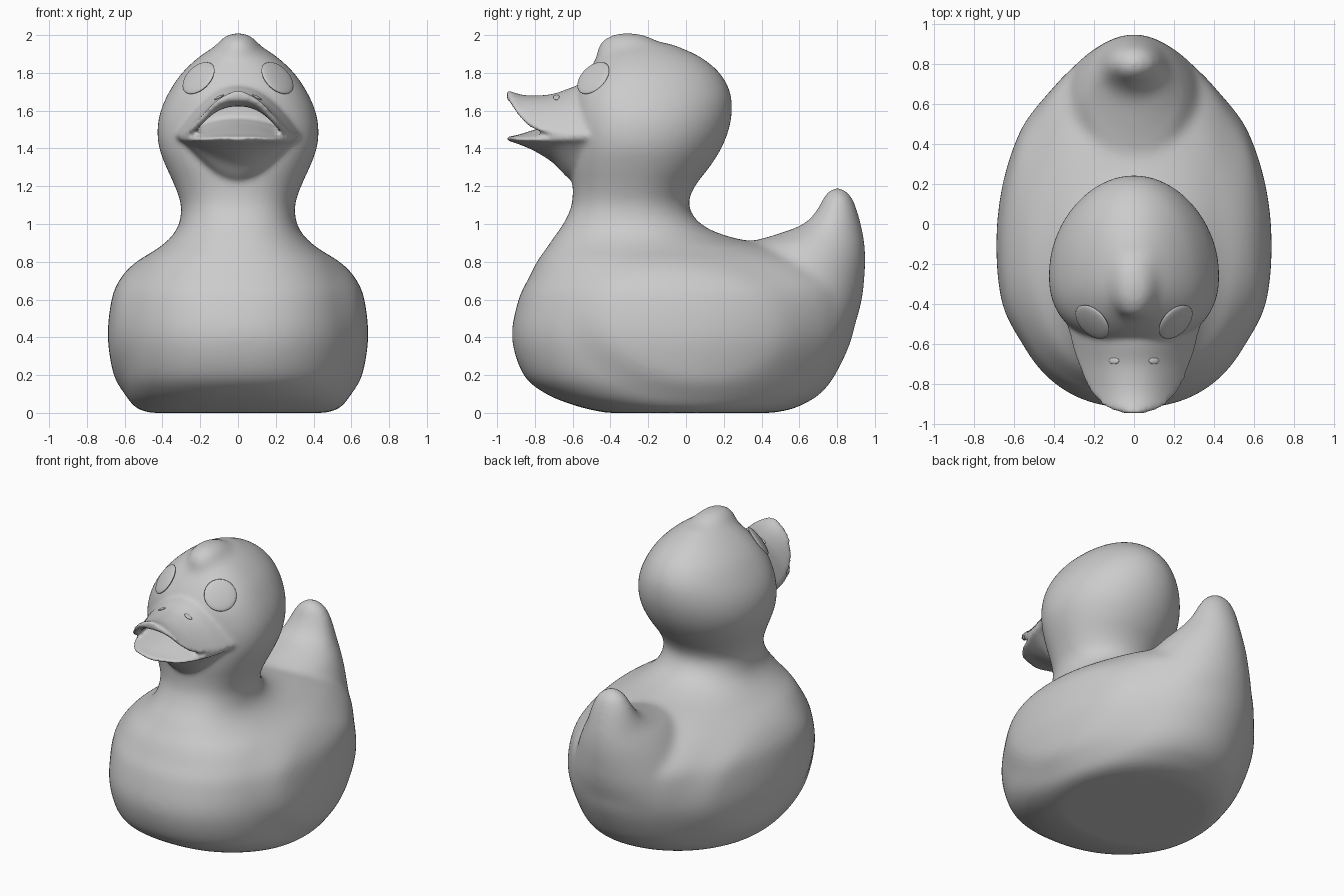
import bpy, bmesh, math
from mathutils import Vector
from mathutils.bvhtree import BVHTree

if "Cube" in bpy.data.objects:
    bpy.data.objects.remove(bpy.data.objects["Cube"])


def loft(name, rings):
    """Closed, capped skin through rings with equal point counts."""
    bm = bmesh.new()
    vs = [[bm.verts.new(p) for p in r] for r in rings]
    n = len(vs[0])
    for a, b in zip(vs, vs[1:]):
        for i in range(n):
            j = (i + 1) % n
            bm.faces.new((a[i], a[j], b[j], b[i]))
    bm.faces.new(vs[0])
    bm.faces.new(vs[-1])
    bmesh.ops.recalc_face_normals(bm, faces=bm.faces)
    me = bpy.data.meshes.new(name)
    bm.to_mesh(me)
    bm.free()
    ob = bpy.data.objects.new(name, me)
    bpy.context.collection.objects.link(ob)
    return ob


def spline(rows, steps=6):
    """Catmull-Rom interpolation of parameter rows."""
    out = []
    for i in range(len(rows) - 1):
        p0, p1, p2 = rows[max(i - 1, 0)], rows[i], rows[i + 1]
        p3 = rows[min(i + 2, len(rows) - 1)]
        for s in range(steps):
            t = s / steps
            out.append([0.5 * (2 * b + (c - a) * t + (2 * a - 5 * b + 4 * c - d) * t * t
                               + (3 * b - a - 3 * c + d) * t ** 3)
                        for a, b, c, d in zip(p0, p1, p2, p3)])
    return out + [list(rows[-1])]


def wing_push(y, z):
    """Raised wing area on the flank, drooping towards the tail."""
    zc = 0.47 - 0.10 * y
    d = math.hypot((y - 0.03) / 0.68, (z - zc) / 0.42)
    t = min(max((1 - d) / 0.35, 0), 1)
    return 0.03 * t * t * (3 - 2 * t)


def egg_rings(rows, nf=2.3, nb=2.0, wings=False, seg=96):
    """Horizontal egg sections: z, front y, widest y, back y, half width."""
    rings = []
    for z, f, m, b, w in spline(rows):
        ring = []
        for k in range(seg):
            a = 2 * math.pi * k / seg
            c, s = math.cos(a), math.sin(a)
            n = nb if s > 0 else nf
            x = w * math.copysign(abs(c) ** (2 / n), c)
            y = m + ((b - m) if s > 0 else (f - m)) * abs(s) ** (2 / n)
            if wings:
                x += wing_push(y, z) * max(-1, min(1, x / 0.3))
            ring.append((x, y, z))
        rings.append(ring)
    return rings


def fuse(parts, voxel, iterations):
    """Join parts into the first one as a single softened skin."""
    bpy.ops.object.select_all(action='DESELECT')
    for ob in parts:
        ob.select_set(True)
    bpy.context.view_layer.objects.active = parts[0]
    bpy.ops.object.join()
    remesh = parts[0].modifiers.new("fuse", 'REMESH')
    remesh.mode = 'VOXEL'
    remesh.voxel_size = voxel
    remesh.use_smooth_shade = True
    soften = parts[0].modifiers.new("soften", 'SMOOTH')
    soften.factor = 0.5
    soften.iterations = iterations
    bpy.ops.object.modifier_apply(modifier="fuse")
    bpy.ops.object.modifier_apply(modifier="soften")


# body, neck and head
body = loft("duck_body", egg_rings([
    (0.00, -0.42, 0.0, 0.46, 0.47), (0.02, -0.52, -0.02, 0.56, 0.53),
    (0.05, -0.62, -0.05, 0.63, 0.565), (0.10, -0.74, -0.08, 0.71, 0.595),
    (0.20, -0.86, -0.10, 0.79, 0.63), (0.40, -0.922, -0.10, 0.88, 0.66),
    (0.60, -0.887, -0.12, 0.905, 0.64), (0.70, -0.84, -0.14, 0.87, 0.60),
    (0.80, -0.79, -0.18, 0.74, 0.52), (0.87, -0.74, -0.22, 0.54, 0.425),
    (0.93, -0.70, -0.26, 0.24, 0.355), (1.00, -0.65, -0.28, 0.08, 0.312),
    (1.10, -0.605, -0.28, 0.015, 0.302), (1.20, -0.60, -0.27, 0.048, 0.335),
    (1.30, -0.61, -0.26, 0.125, 0.38), (1.40, -0.61, -0.26, 0.188, 0.418),
    (1.50, -0.61, -0.26, 0.228, 0.428), (1.60, -0.605, -0.26, 0.245, 0.41),
    (1.70, -0.59, -0.26, 0.235, 0.365), (1.80, -0.53, -0.25, 0.18, 0.297),
    (1.89, -0.455, -0.24, 0.07, 0.20), (1.96, -0.38, -0.24, -0.09, 0.09),
], wings=True))

# upturned tail with a root sweeping forward into the back
tail = loft("tail", egg_rings([
    (0.45, 0.30, 0.50, 0.89, 0.44), (0.60, 0.25, 0.53, 0.932, 0.39),
    (0.78, 0.20, 0.58, 0.95, 0.315), (0.88, 0.27, 0.64, 0.948, 0.255),
    (0.94, 0.46, 0.71, 0.94, 0.205), (1.00, 0.62, 0.765, 0.927, 0.168),
    (1.08, 0.695, 0.79, 0.905, 0.135), (1.15, 0.73, 0.80, 0.875, 0.095),
    (1.193, 0.77, 0.80, 0.83, 0.035)], nf=1.8))

# crest bump on the forehead, running back over the crown
bpy.ops.mesh.primitive_uv_sphere_add(segments=32, ring_count=16, location=(0, -0.27, 1.875))
crest = bpy.context.object
crest.scale = (0.135, 0.21, 0.135)
crest.rotation_euler.x = math.radians(-14)

fuse([body, tail, crest], 0.018, 20)

# upper bill: arched shell, rows are y, top z, edge z, half width
U = [i / 16 - 1 for i in range(33)]
rings = []
for y, top, edge, w in spline([
        (-0.40, 1.76, 1.46, 0.36), (-0.52, 1.745, 1.465, 0.335), (-0.60, 1.725, 1.47, 0.312),
        (-0.70, 1.69, 1.48, 0.282), (-0.80, 1.68, 1.508, 0.245), (-0.87, 1.685, 1.56, 0.20),
        (-0.92, 1.70, 1.63, 0.14), (-0.948, 1.71, 1.675, 0.06)]):
    outer = [(w * u, y, edge + (top - edge) * (1 - abs(u) ** 2.1)) for u in U]
    inner = [(w * 0.88 * u, y, edge - 0.012 + (top - edge - 0.045) * (1 - abs(u) ** 2.3))
             for u in reversed(U)]
    rings.append(outer + inner)
upper_bill = loft("upper_bill", rings)

# lower bill: rows are y, rim z, bottom z, half width, tongue rise
rings = []
for y, rim, bot, w, rise in spline([
        (-0.42, 1.46, 1.15, 0.33, 0.12), (-0.60, 1.46, 1.225, 0.308, 0.10),
        (-0.70, 1.455, 1.32, 0.275, 0.075), (-0.80, 1.455, 1.385, 0.235, 0.045),
        (-0.88, 1.455, 1.42, 0.18, 0.02), (-0.925, 1.462, 1.435, 0.115, 0.003),
        (-0.947, 1.465, 1.44, 0.05, 0.0)]):
    upper = [(w * u, y, rim + rise * (1 - u * u)) for u in U]
    under = [(w * u, y, rim - 0.014 - (rim - 0.014 - bot) * (1 - u * u) ** 1.5)
             for u in reversed(U)]
    rings.append(upper + under)
lower_bill = loft("lower_bill", rings)

fuse([body, upper_bill, lower_bill], 0.0135, 9)

# eyes and nostrils, seated on the skin
skin = BVHTree.FromObject(body, bpy.context.evaluated_depsgraph_get())


def seat_disc(name, near, normal, size):
    n = Vector(normal).normalized()
    hit = skin.ray_cast(Vector(near) + n * 0.3, -n)[0] or Vector(near)
    bpy.ops.mesh.primitive_uv_sphere_add(segments=32, ring_count=12, location=hit)
    ob = bpy.context.object
    ob.name = name
    ob.scale = size
    ob.rotation_euler = n.to_track_quat('Z', 'Y').to_euler()
    bpy.ops.object.shade_smooth()


for side, s in (("left", 1), ("right", -1)):
    seat_disc("eye_" + side, (s * 0.213, -0.495, 1.777), (s, -1, 1), (0.103, 0.103, 0.02))
    seat_disc("nostril_" + side, (s * 0.105, -0.685, 1.68), (s * 0.5, 0, 1), (0.017, 0.028, 0.008))
